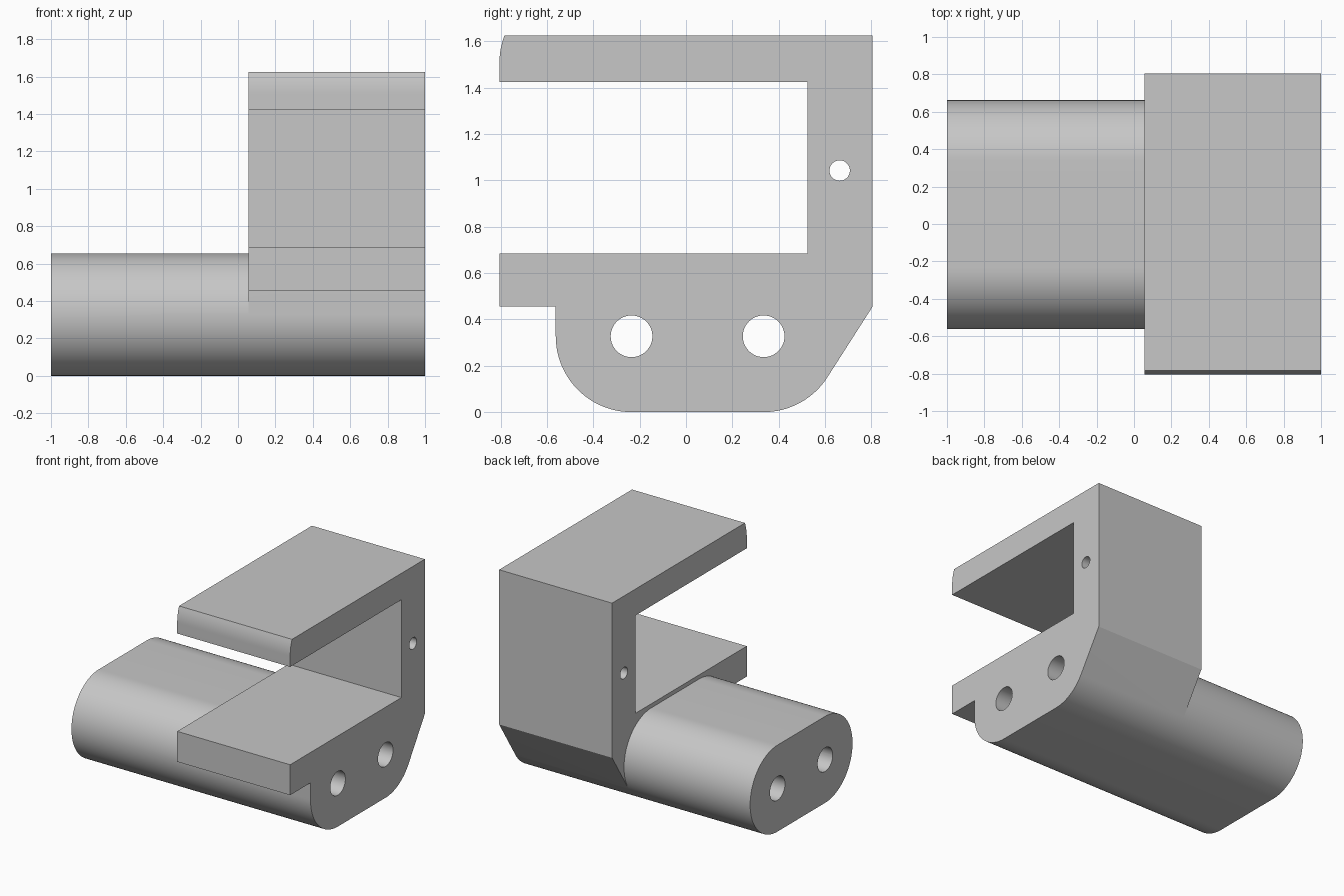
import bpy
import bmesh
from math import radians, cos, sin

cube = bpy.data.objects.get("Cube")
if cube:
    bpy.data.objects.remove(cube, do_unlink=True)

grey = bpy.data.materials.new("light grey")
grey.use_nodes = True
colour = (0.57, 0.57, 0.57, 1)
grey.diffuse_color = colour
grey.node_tree.nodes["Principled BSDF"].inputs["Base Color"].default_value = colour

R = 0.327            # radius of the bar's rounded sides
FRONT, BACK = (-0.235, R), (0.335, R)   # arc centres as (y, z)


def arc(centre, radius, start, end, steps):
    """Points of an arc in the y-z plane, angles in degrees."""
    angles = [radians(start + (end - start) * i / steps) for i in range(steps + 1)]
    return [(centre[0] + radius * cos(a), centre[1] + radius * sin(a)) for a in angles]


def extrude(name, profile, x0, x1):
    """Solid made by sweeping a y-z profile along x."""
    bm = bmesh.new()
    face = bm.faces.new([bm.verts.new((x0, y, z)) for y, z in profile])
    swept = bmesh.ops.extrude_face_region(bm, geom=[face], use_keep_orig=True)
    for v in swept["geom"]:
        if isinstance(v, bmesh.types.BMVert):
            v.co.x = x1
    bmesh.ops.recalc_face_normals(bm, faces=bm.faces[:])
    mesh = bpy.data.meshes.new(name)
    bm.to_mesh(mesh)
    bm.free()
    mesh.materials.append(grey)
    obj = bpy.data.objects.new(name, mesh)
    bpy.context.collection.objects.link(obj)
    return obj


def combine(target, other, operation):
    """Apply an exact boolean, then drop the helper."""
    mod = target.modifiers.new(other.name, 'BOOLEAN')
    mod.operation = operation
    mod.solver = 'EXACT'
    mod.object = other
    bpy.context.view_layer.objects.active = target
    bpy.ops.object.modifier_apply(modifier=mod.name)
    bpy.data.objects.remove(other, do_unlink=True)


# Long rounded bar; its arc is split where the sloped brace meets it
slope = -32.6
bar_profile = (arc(BACK, R, -90, slope, 16) + arc(BACK, R, slope, 90, 32)[1:]
               + arc(FRONT, R, 90, 270, 48))
body = extrude("clamp_body", bar_profile, -1, 1)

# C-shaped jaw bracket rising from one end of the bar
lip = arc((-0.805 + R, 1.507), R, 180, 159, 8)
bracket_profile = [
    (FRONT[0] - R, R), FRONT, BACK, arc(BACK, R, slope, 0, 1)[0],
    (0.805, 0.455), (0.805, 1.625), (lip[-1][0], 1.625),
    *reversed(lip[:-1]),
    (-0.805, 1.425), (0.525, 1.425), (0.525, 0.685),
    (-0.805, 0.685), (-0.805, 0.455), (FRONT[0] - R, 0.455),
]
combine(body, extrude("jaw_bracket", bracket_profile, 0.055, 1), 'UNION')

# Two bores through the bar and a small pin hole in the upright
for centre, radius in ((FRONT, 0.09), (BACK, 0.09), ((0.663, 1.042), 0.044)):
    cutter = extrude("hole_cutter", arc(centre, radius, 0, 360, 48)[:-1], -1.2, 1.2)
    cutter.hide_render = True
    combine(body, cutter, 'DIFFERENCE')

# Smooth curved sides with crisp edges
bpy.ops.object.select_all(action='DESELECT')
body.select_set(True)
bpy.context.view_layer.objects.active = body
bpy.ops.object.shade_smooth_by_angle(angle=radians(20))
